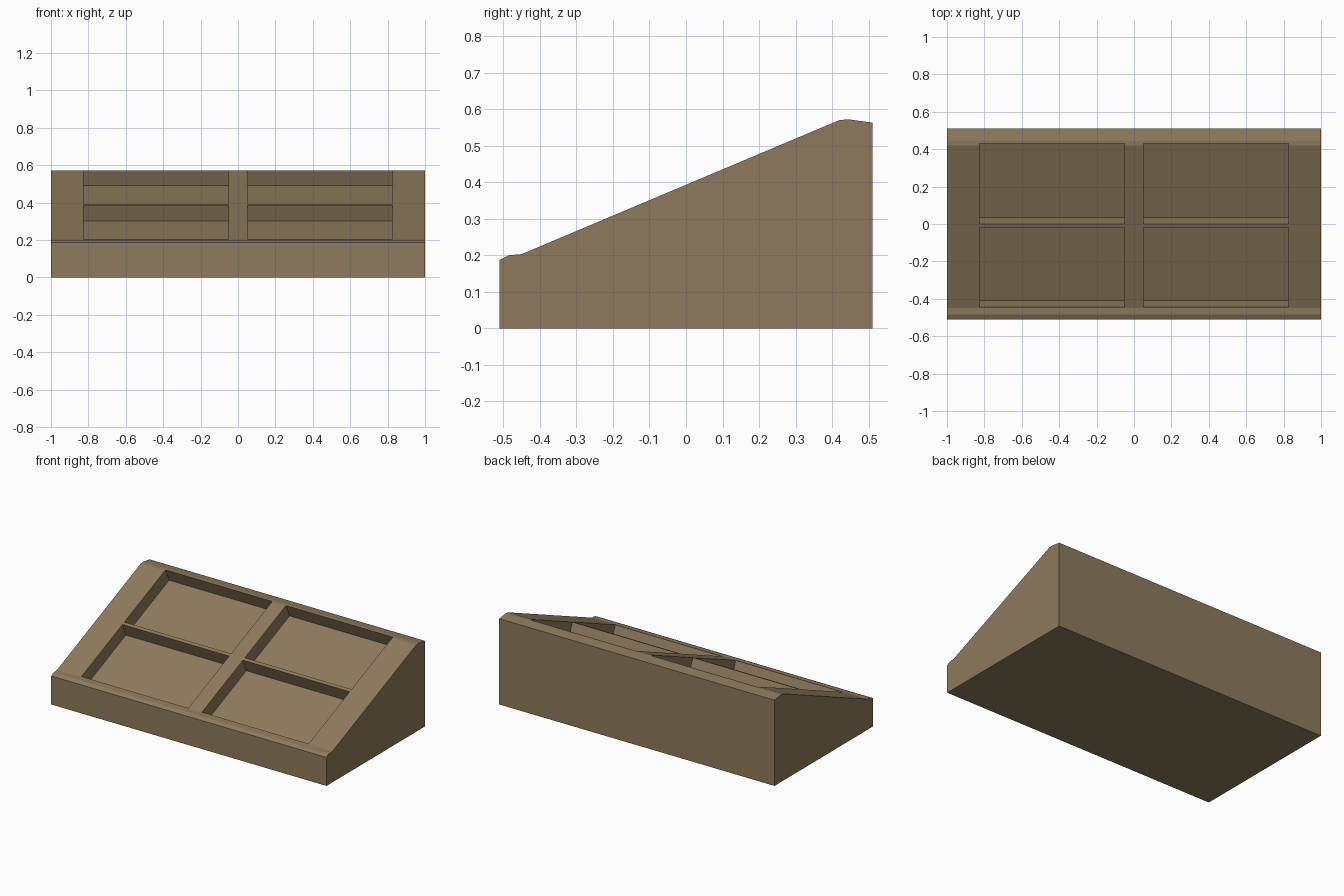
import bpy, bmesh
from mathutils import Vector

cube = bpy.data.objects.get("Cube")
if cube:
    bpy.data.objects.remove(cube, do_unlink=True)

# One brown for the whole frame
brown = bpy.data.materials.new("warm_brown")
brown.use_nodes = True
colour = (0.27, 0.195, 0.11, 1)
brown.diffuse_color = colour
brown.node_tree.nodes["Principled BSDF"].inputs["Base Color"].default_value = colour


def prism(name, profile, x0, x1):
    """Extrude a (y, z) profile along x."""
    bm = bmesh.new()
    face = bm.faces.new([bm.verts.new((x0, y, z)) for y, z in profile])
    new = bmesh.ops.extrude_face_region(bm, geom=[face])["geom"]
    verts = [v for v in new if isinstance(v, bmesh.types.BMVert)]
    bmesh.ops.translate(bm, verts=verts, vec=(x1 - x0, 0, 0))
    bmesh.ops.recalc_face_normals(bm, faces=bm.faces)
    mesh = bpy.data.meshes.new(name)
    bm.to_mesh(mesh)
    bm.free()
    mesh.materials.append(brown)
    obj = bpy.data.objects.new(name, mesh)
    bpy.context.collection.objects.link(obj)
    return obj


# Wedge body with softened front and back lips
slope_start, slope_end = Vector((-0.45, 0.203)), Vector((0.42, 0.57))
body = prism("sloped_frame", [
    (-0.51, 0), (0.51, 0), (0.51, 0.563), (0.445, 0.572),
    slope_end, slope_start, (-0.485, 0.2), (-0.51, 0.187)], -1, 1)

# Four recesses sunk square to the slope
along = (slope_end - slope_start).normalized()
inward = Vector((along.y, -along.x))
depth = 0.09


def on_slope(y):
    return slope_start + along * ((y - slope_start.x) / along.x)


for y0, y1 in ((-0.445, -0.02), (0.0, 0.428)):
    a, b = on_slope(y0), on_slope(y1)
    section = [a + inward * depth, b + inward * depth,
               b - inward * depth, a - inward * depth]
    for x0, x1 in ((-0.825, -0.05), (0.05, 0.825)):
        cutter = prism("recess_cutter", section, x0, x1)
        cutter.hide_render = True
        cut = body.modifiers.new("recess", "BOOLEAN")
        cut.operation = "DIFFERENCE"
        cut.solver = "EXACT"
        cut.object = cutter
        bpy.context.view_layer.objects.active = body
        bpy.ops.object.modifier_apply(modifier=cut.name)
        bpy.data.objects.remove(cutter, do_unlink=True)
